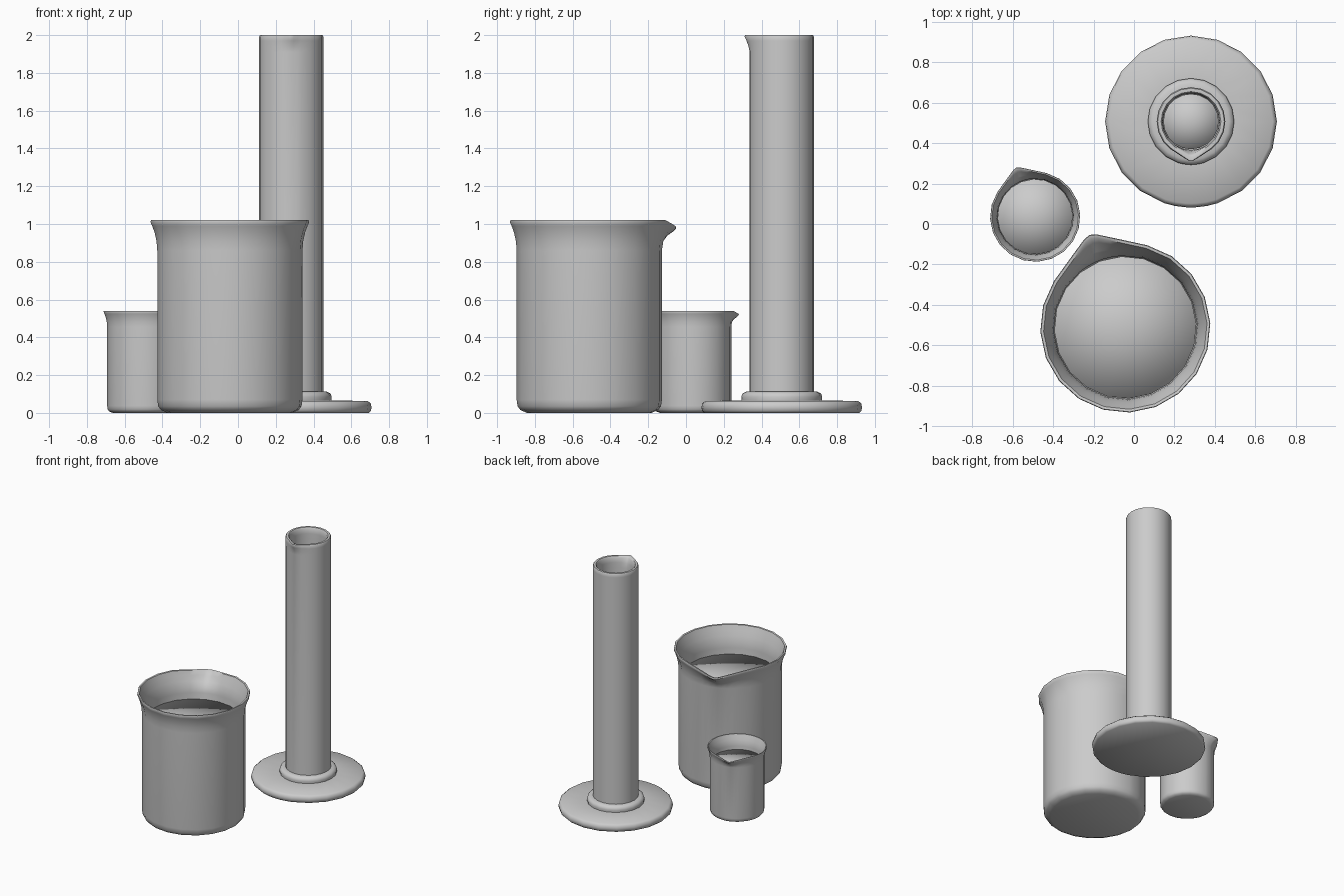
import bpy, bmesh, math

if "Cube" in bpy.data.objects:
    bpy.data.objects.remove(bpy.data.objects["Cube"])

SPREAD = 33   # half-width of a pouring lip, degrees


def lathe(name, profile, centre, lip_dir=0, lip_from=None, lip_to=1, drop=0, scale=1, spread=SPREAD, sharp=True):
    """Spin a closed (r, z) profile that starts and ends on the axis; pull a pouring lip out of the rim."""
    offsets = [0, 4, 11] + [18 * i for i in range(1, 20)] + [349, 356] if lip_from else [18 * i for i in range(20)]
    bm = bmesh.new()
    rings = []
    for r, z in profile:
        if r == 0:
            rings.append([bm.verts.new((centre[0], centre[1], z * scale))])
            continue
        ring = []
        for off in offsets:
            d = min(off, 360 - off)
            rr, zz = r, z
            if lip_from and d < spread and z > lip_from:
                w = min(1, (z - lip_from) / (lip_to - lip_from)) ** 1.5
                # straight tangent lines meeting in a slightly blunt tip
                rr *= 1 + w * (1 / math.cos(math.radians(spread - max(d, 2))) - 1)
                zz -= drop * w * (1 - d / spread)
            a = math.radians(lip_dir + off)
            ring.append(bm.verts.new((centre[0] + rr * scale * math.cos(a),
                                      centre[1] + rr * scale * math.sin(a), zz * scale)))
        rings.append(ring)
    n = len(offsets)
    for a, b in zip(rings, rings[1:]):
        for i in range(n):
            j = (i + 1) % n
            if len(a) == 1:
                bm.faces.new((a[0], b[j], b[i]))
            elif len(b) == 1:
                bm.faces.new((a[i], a[j], b[0]))
            else:
                bm.faces.new((a[i], a[j], b[j], b[i]))
    bmesh.ops.recalc_face_normals(bm, faces=bm.faces)
    me = bpy.data.meshes.new(name)
    bm.to_mesh(me)
    bm.free()
    ob = bpy.data.objects.new(name, me)
    bpy.context.collection.objects.link(ob)
    bpy.ops.object.select_all(action='DESELECT')
    ob.select_set(True)
    bpy.context.view_layer.objects.active = ob
    if sharp:
        bpy.ops.object.shade_smooth_by_angle(angle=math.radians(50))
    else:
        bpy.ops.object.shade_smooth()
    return ob


# Beakers: one shape at two sizes, each with its contents
BEAKER = [(0, 0), (0.33, 0), (0.365, 0.015), (0.38, 0.035), (0.385, 0.07), (0.385, 0.86),
          (0.389, 0.91), (0.399, 0.955), (0.412, 0.99), (0.421, 1.01), (0.418, 1.02), (0.405, 1.018),
          (0.392, 0.985), (0.374, 0.94), (0.361, 0.895), (0.355, 0.85),
          (0.355, 0.07), (0.34, 0.04), (0.31, 0.03), (0, 0.03)]
BEAKER_FILL = [(0, 0.034), (0.31, 0.034), (0.352, 0.07), (0.352, 0.8), (0, 0.8)]
for name, centre, scale in (("large_beaker", (-0.043, -0.512), 1), ("small_beaker", (-0.489, 0.036), 0.53)):
    lathe(name, BEAKER, centre, 111, 0.86, 1.0, 0.035, scale)
    lathe(name + "_liquid", BEAKER_FILL, centre, 111, scale=scale, sharp=False)

# Measuring cylinder with foot, collar and lip
CYLINDER = [(0, 0), (0.41, 0), (0.422, 0.012), (0.425, 0.03), (0.421, 0.05), (0.405, 0.063),
            (0.212, 0.066), (0.214, 0.085), (0.208, 0.103), (0.19, 0.112), (0.17, 0.114),
            (0.17, 1.91), (0.17, 1.94), (0.17, 1.97), (0.17, 1.992), (0.165, 2.0),
            (0.148, 2.0), (0.141, 1.99), (0.14, 1.95), (0.14, 1.91),
            (0.14, 0.13), (0.12, 0.1), (0, 0.1)]
lathe("measuring_cylinder", CYLINDER, (0.282, 0.507), 270, 1.91, 2.0, 0, spread=34)
lathe("cylinder_liquid", [(0, 0.105), (0.118, 0.105), (0.137, 0.135), (0.137, 1.4), (0, 1.4)],
      (0.282, 0.507), 270, sharp=False)
